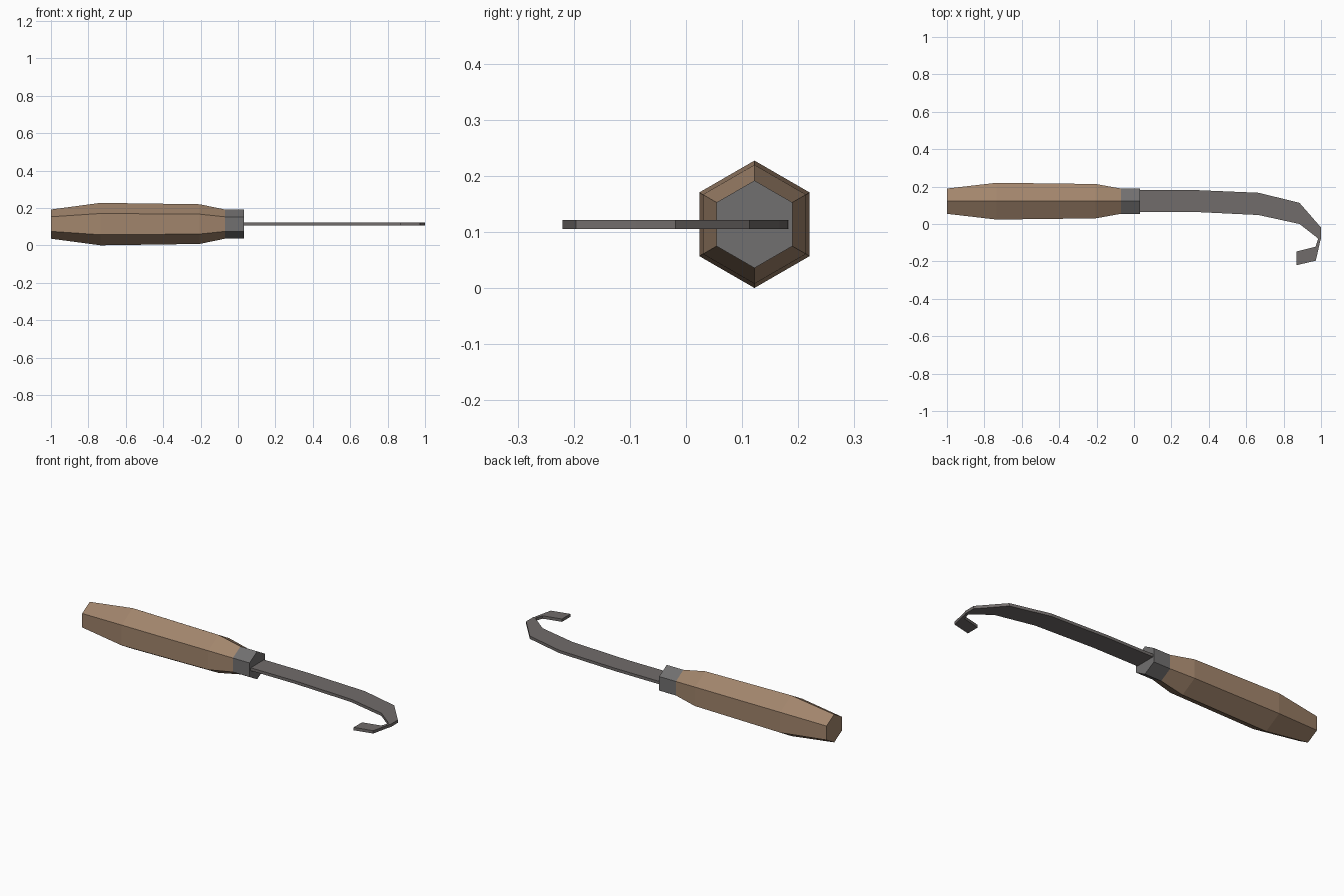
import bpy, bmesh, math

cube = bpy.data.objects.get("Cube")
if cube:
    bpy.data.objects.remove(cube, do_unlink=True)

CY, CZ = 0.122, 0.1135  # handle axis


def material(name, colour):
    m = bpy.data.materials.new(name)
    m.use_nodes = True
    m.diffuse_color = (*colour, 1)
    bsdf = next(n for n in m.node_tree.nodes if n.type == "BSDF_PRINCIPLED")
    bsdf.inputs["Base Color"].default_value = (*colour, 1)
    return m


wood = material("tan wood", (0.36, 0.235, 0.15))
collar_steel = material("collar steel", (0.165, 0.16, 0.16))
blade_steel = material("blade steel", (0.165, 0.15, 0.145))


def finish(name, bm, mat):
    bmesh.ops.recalc_face_normals(bm, faces=bm.faces)
    mesh = bpy.data.meshes.new(name)
    bm.to_mesh(mesh)
    bm.free()
    mesh.materials.append(mat)
    ob = bpy.data.objects.new(name, mesh)
    bpy.context.collection.objects.link(ob)
    return ob


def hex_loft(name, profile, mat):
    """Capped six-sided body along x from (x, radius) pairs."""
    bm = bmesh.new()
    rings = []
    for x, r in profile:
        angles = [math.radians(60 * i) for i in range(6)]
        rings.append([bm.verts.new((x, CY + r * math.sin(a), CZ + r * math.cos(a)))
                      for a in angles])
    for a, b in zip(rings, rings[1:]):
        for i in range(6):
            j = (i + 1) % 6
            bm.faces.new((a[i], a[j], b[j], b[i]))
    bm.faces.new(rings[0])
    bm.faces.new(rings[-1])
    return finish(name, bm, mat)


# Wooden grip and metal collar
hex_loft("handle", [(-1, 0.078), (-0.735, 0.1135), (-0.205, 0.106), (-0.07, 0.078)], wood)
hex_loft("collar", [(-0.07, 0.078), (0.033, 0.078)], collar_steel)

# Hooked blade: matching outer and inner edge points, from collar to tip
outer = [(0.02, 0.183), (0.313, 0.182), (0.666, 0.167), (0.885, 0.113),
         (1.0, -0.019), (1.0, -0.08), (0.996, -0.09), (0.972, -0.196), (0.868, -0.2205)]
inner = [(0.02, 0.065), (0.313, 0.065), (0.666, 0.048), (0.885, 0.0),
         (0.975, -0.07), (0.984, -0.08), (0.982, -0.088), (0.97, -0.122), (0.868, -0.147)]
half = 0.008
bm = bmesh.new()
sections = [[bm.verts.new((*p, CZ + s * half)) for p, s in ((o, 1), (o, -1), (i, -1), (i, 1))]
            for o, i in zip(outer, inner)]
for a, b in zip(sections, sections[1:]):
    for i in range(4):
        j = (i + 1) % 4
        bm.faces.new((a[i], a[j], b[j], b[i]))
bm.faces.new(sections[0])
bm.faces.new(sections[-1])
finish("hooked_blade", bm, blade_steel)
